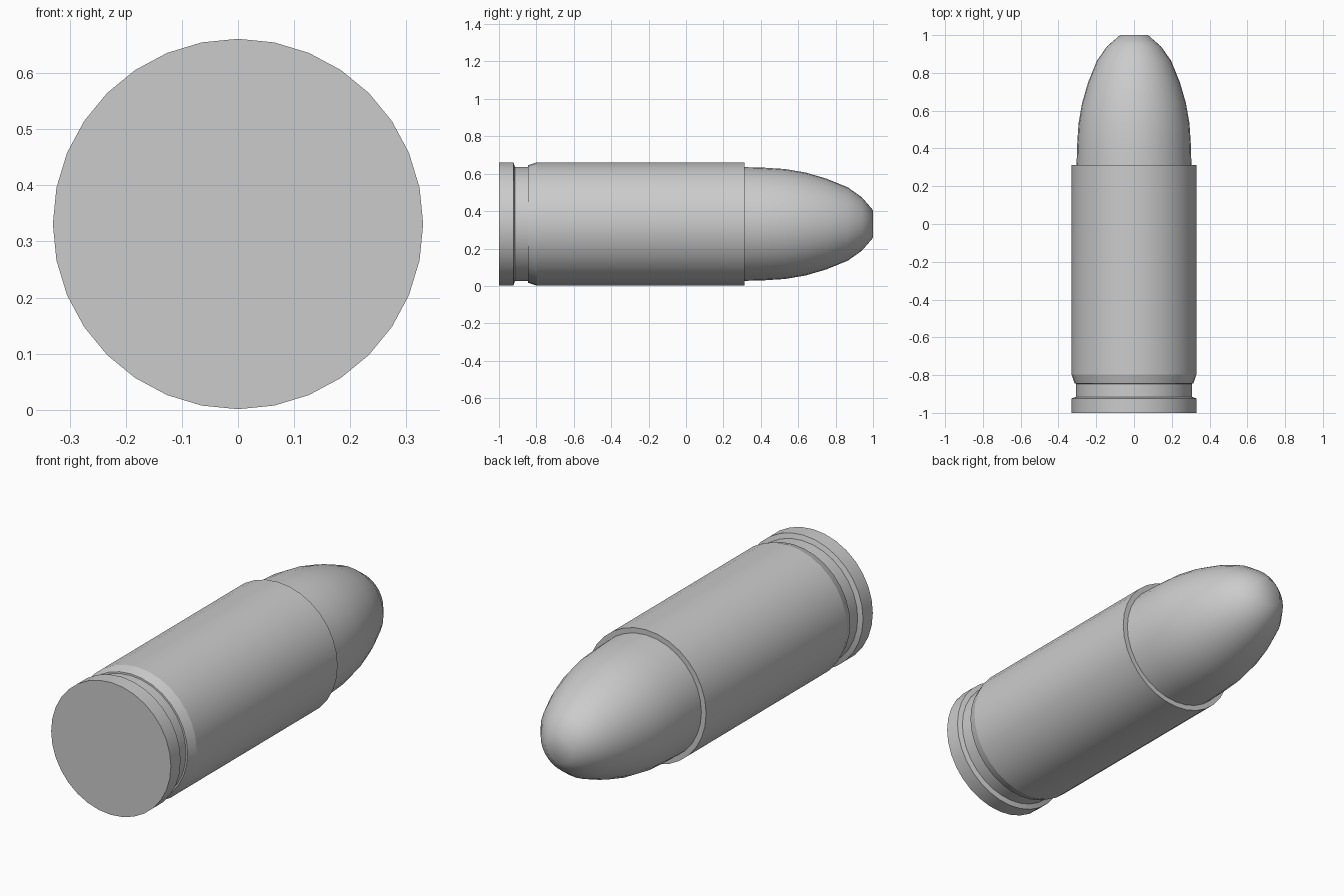
import bpy, bmesh, math

if "Cube" in bpy.data.objects:
    bpy.data.objects.remove(bpy.data.objects["Cube"])

SIDES = 32
CENTRE_Z = 0.331


def lathe(name, profile, sharp_angle):
    """Revolve (y, radius) points around the long y axis and cap both ends."""
    bm = bmesh.new()
    rings = []
    for y, r in profile:
        rings.append([bm.verts.new((r * math.sin(2 * math.pi * i / SIDES), y,
                                    CENTRE_Z + r * math.cos(2 * math.pi * i / SIDES)))
                      for i in range(SIDES)])
    for a, b in zip(rings, rings[1:]):
        for i in range(SIDES):
            j = (i + 1) % SIDES
            bm.faces.new((a[i], a[j], b[j], b[i]))
    bm.faces.new(rings[0])
    bm.faces.new(rings[-1])
    bmesh.ops.recalc_face_normals(bm, faces=bm.faces)
    mesh = bpy.data.meshes.new(name)
    bm.to_mesh(mesh)
    bm.free()
    obj = bpy.data.objects.new(name, mesh)
    bpy.context.collection.objects.link(obj)
    bpy.ops.object.select_all(action='DESELECT')
    obj.select_set(True)
    bpy.context.view_layer.objects.active = obj
    bpy.ops.object.shade_smooth_by_angle(angle=math.radians(sharp_angle))
    return obj


# Casing: rim, extractor groove, bevel, straight wall and mouth ledge
lathe("casing", [
    (-1.0, 0.33), (-0.923, 0.33), (-0.915, 0.306), (-0.846, 0.306),
    (-0.845, 0.314), (-0.797, 0.33), (0.313, 0.33), (0.313, 0.304),
], 15)

# Rounded nose with a small blunt tip, seated in the mouth
lathe("bullet_tip", [
    (0.313, 0.304), (0.42, 0.301), (0.53, 0.294), (0.64, 0.275),
    (0.75, 0.243), (0.865, 0.196), (0.94, 0.143), (1.0, 0.074),
], 70)
